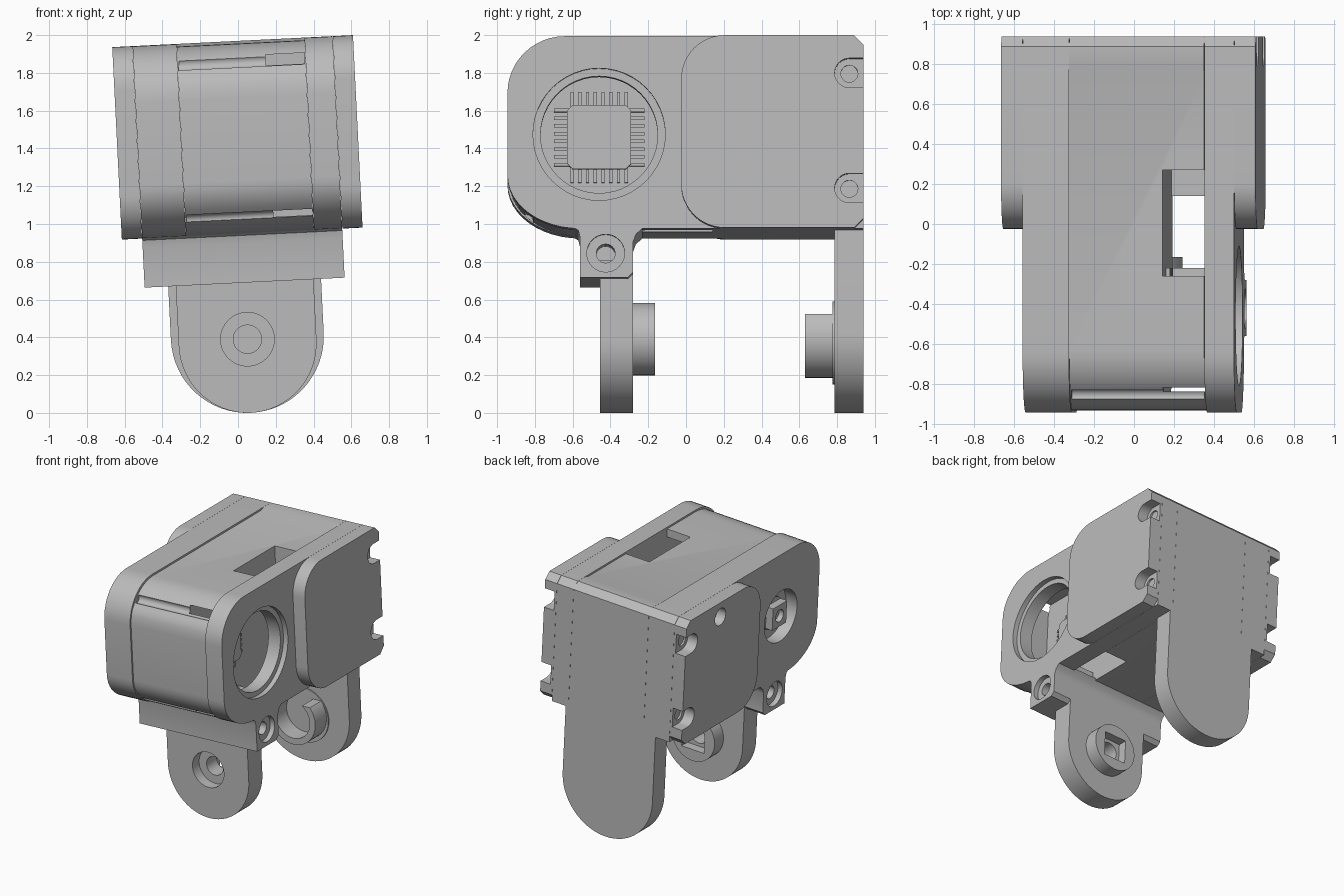
import bpy, bmesh
from math import sin, cos, pi, radians
from mathutils import Matrix

if "Cube" in bpy.data.objects:
    bpy.data.objects.remove(bpy.data.objects["Cube"])

grey = bpy.data.materials.new("plain_grey")
grey.use_nodes = True
COLOUR = (0.5, 0.5, 0.5, 1)
grey.diffuse_color = COLOUR
grey.node_tree.nodes["Principled BSDF"].inputs["Base Color"].default_value = COLOUR

# The whole joint leans slightly about its hinge axis
LEAN = Matrix.Translation((0.05, 0, 0.39)) @ Matrix.Rotation(radians(-2.85), 4, 'Y')
parts = []


def arc(cx, cz, r, start, end, n=12, rz=None):
    rz = rz or r
    steps = [radians(start + (end - start) * i / n) for i in range(n + 1)]
    return [(cx + r * cos(t), cz + rz * sin(t)) for t in steps]


def circle(cx, cz, r, n=48):
    return arc(cx, cz, r, 0, 360, n)[:-1]


def rect(a0, a1, b0, b1):
    return [(a0, b0), (a1, b0), (a1, b1), (a0, b1)]


def solid(name, pts, axis, lo, hi):
    """Extrude a profile along x (points are y, z) or along y (points are x, z)."""
    bm = bmesh.new()
    put = (lambda p, d: (d, p[0], p[1])) if axis == 'x' else (lambda p, d: (p[0], d, p[1]))
    face = bm.faces.new([bm.verts.new(put(p, lo)) for p in pts])
    new = bmesh.ops.extrude_face_region(bm, geom=[face])["geom"]
    move = (hi - lo, 0, 0) if axis == 'x' else (0, hi - lo, 0)
    bmesh.ops.translate(bm, vec=move, verts=[v for v in new if isinstance(v, bmesh.types.BMVert)])
    bmesh.ops.recalc_face_normals(bm, faces=bm.faces)
    mesh = bpy.data.meshes.new(name)
    bm.to_mesh(mesh)
    bm.free()
    ob = bpy.data.objects.new(name, mesh)
    bpy.context.scene.collection.objects.link(ob)
    return ob


def part(name, pts, axis, lo, hi, cuts=()):
    """A solid with a list of (profile, axis, lo, hi) cuts taken out of it."""
    ob = solid(name, pts, axis, lo, hi)
    cutters = [solid("cutter", *c) for c in cuts]
    for c in cutters:
        c.hide_render = True
        mod = ob.modifiers.new("cut", 'BOOLEAN')
        mod.operation, mod.solver, mod.object = 'DIFFERENCE', 'EXACT', c
    if cutters:
        bpy.context.view_layer.update()
        deps = bpy.context.evaluated_depsgraph_get()
        mesh = bpy.data.meshes.new_from_object(ob.evaluated_get(deps))
        ob.modifiers.clear()
        ob.data = mesh
        for c in cutters:
            bpy.data.objects.remove(c)
    ob.data.materials.clear()
    ob.data.materials.append(grey)
    parts.append(ob)
    return ob


AXIS_Y, AXIS_Z = -0.46, 1.06      # centre of the round side openings
BACK, TOP, BASE = 0.94, 1.58, 0.56

# Housing outline: blunt rounded nose, chamfered upper back edge
nose = (arc(-0.64, 1.28, 0.305, 90, 180, 12, 0.30)
        + arc(-0.56, 0.84, 0.385, 180, 270, 12, 0.28))
outline = nose + [(BACK, BASE), (BACK, TOP - 0.05), (BACK - 0.05, TOP)]
inset_nose = [(y + 0.012, z - 0.014 if z > 1.4 else z) for y, z in nose]
core_outline = inset_nose + [(BACK, BASE), (BACK, TOP - 0.05), (BACK - 0.05, TOP),
                             (0.8, TOP), (0.75, TOP - 0.014)]

# Centre housing with an inner bay, a top window and an open floor
front_grooves = [(circle(-0.86, 1.47, 0.035, 16), 'x', -0.29, 0.375),
                 (circle(-0.845, 0.64, 0.035, 16), 'x', -0.29, 0.375)]
part("centre_housing", core_outline, 'x', -0.297, 0.38, [
    (rect(-0.84, 0.27, 0.64, 1.50), 'x', 0.17, 0.5),
    (rect(0.17, 0.5, 1.4, 1.7), 'y', -0.26, 0.27),
    (rect(0.17, 0.5, 0.4, 0.8), 'y', -0.26, 0.14)] + front_grooves)

# Side plates: wide opening on one side, small drive recess on the other
part("left_side_plate", outline, 'x', 0.381, 0.53, [
    (circle(AXIS_Y, AXIS_Z, 0.35), 'x', 0.49, 0.6),
    (circle(AXIS_Y, AXIS_Z, 0.31), 'x', 0.3, 0.6)])
part("right_side_plate", outline, 'x', -0.53, -0.298, [
    (circle(AXIS_Y, AXIS_Z, 0.21), 'x', -0.6, -0.43)])
part("drive_horn", circle(AXIS_Y, AXIS_Z, 0.13, 32), 'x', -0.46, -0.42)
part("drive_key", rect(AXIS_Y - 0.09, AXIS_Y + 0.09, AXIS_Z - 0.09, AXIS_Z + 0.09),
     'x', -0.52, -0.45, [(circle(AXIS_Y, AXIS_Z, 0.05, 24), 'x', -0.6, -0.48)])

# Rear side covers with screw notches open to the back
cover = (arc(0.205, TOP - 0.23, 0.23, 90, 180) + arc(0.205, BASE + 0.23, 0.23, 180, 270)
         + [(BACK - 0.05, BASE), (BACK, BASE + 0.05), (BACK, TOP - 0.05), (BACK - 0.05, TOP)])
for side, label in ((1, "left"), (-1, "right")):
    def span(a, b):
        return tuple(sorted((side * a, side * b)))
    cuts = []
    for z in (0.77, 1.38):
        notch = arc(0.865, z, 0.078, 90, 270, 16) + [(1.0, z - 0.078), (1.0, z + 0.078)]
        cuts.append((notch, 'x') + span(0.55, 0.7))
        cuts.append((circle(0.865, z, 0.045, 20), 'x') + span(0.535, 0.6))
    if side < 0:
        cuts.append((circle(0.5, 1.46, 0.07, 24), 'x') + span(0.56, 0.7))
    part(label + "_rear_cover", cover, 'x', *span(0.531, 0.638), cuts)

# Control chip with rows of pins, seen through the side opening
h = 0.17
chip = [(AXIS_Y + sx * a, AXIS_Z + sz * b) for sx, sz, a, b in (
    (-1, -1, h - 0.03, h), (1, -1, h - 0.03, h), (1, -1, h, h - 0.03), (1, 1, h, h - 0.03),
    (1, 1, h - 0.03, h), (-1, 1, h - 0.03, h), (-1, 1, h, h - 0.03), (-1, -1, h, h - 0.03))]
part("control_chip", chip, 'x', 0.165, 0.23)
for i in range(8):
    s = (i - 3.5) * 0.041
    part("pin_row_across", rect(AXIS_Y - 0.24, AXIS_Y + 0.24, AXIS_Z + s - 0.009, AXIS_Z + s + 0.009),
         'x', 0.165, 0.19)
    part("pin_row_up", rect(AXIS_Y + s - 0.009, AXIS_Y + s + 0.009, AXIS_Z - 0.24, AXIS_Z + 0.24),
         'x', 0.165, 0.19)

# Cross bar under the housing, bored at both ends
bar = [(-0.62, 0.58), (-0.57, 0.55), (-0.56, 0.51), (-0.56, 0.30), (-0.31, 0.30),
       (-0.28, 0.33), (-0.28, 0.49), (-0.265, 0.53), (-0.22, 0.57)]
bores = []
for lo, hi, deep_lo, deep_hi in ((0.49, 0.6, 0.25, 0.6), (-0.6, -0.49, -0.6, -0.25)):
    bores += [(circle(-0.425, 0.43, 0.1, 32), 'x', lo, hi),
              (circle(-0.425, 0.43, 0.05, 24), 'x', deep_lo, deep_hi)]
part("cross_bar", bar, 'x', -0.53, 0.53, bores)

# Front hinge arm with bored boss
front_arm = [(0.365, 0.4), (-0.365, 0.4)] + arc(0, -0.02, 0.365, 180, 360, 32, 0.37)
part("front_arm", front_arm, 'y', -0.455, -0.28, [
    (circle(0, 0, 0.142), 'y', -0.5, -0.37), (circle(0, 0, 0.075, 32), 'y', -0.5, -0.2)])
part("front_boss", circle(0, 0, 0.192), 'y', -0.281, -0.165, [
    (rect(-0.1, 0.1, -0.1, 0.1), 'y', -0.24, -0.1), (circle(0, 0, 0.075, 32), 'y', -0.4, -0.1)])

# Rear hinge arm with an open cradle
rear_arm = [(0.405, 0.62), (-0.405, 0.62)] + arc(0, 0.015, 0.405, 180, 360, 32)
part("rear_arm", rear_arm, 'y', 0.785, BACK)
part("rear_flange", circle(0, -0.02, 0.22), 'y', 0.775, 0.787)
part("rear_cradle", circle(0, 0, 0.205), 'y', 0.63, 0.785, [
    (circle(0, 0, 0.155), 'y', 0.5, 0.9), (rect(-0.3, 0.3, 0.125, 0.3), 'y', 0.5, 0.9)])

# Lean everything and shade the round faces smooth
bpy.ops.object.select_all(action='DESELECT')
for ob in parts:
    ob.data.transform(LEAN)
    ob.select_set(True)
bpy.context.view_layer.objects.active = parts[0]
bpy.ops.object.shade_smooth_by_angle(angle=radians(30))
